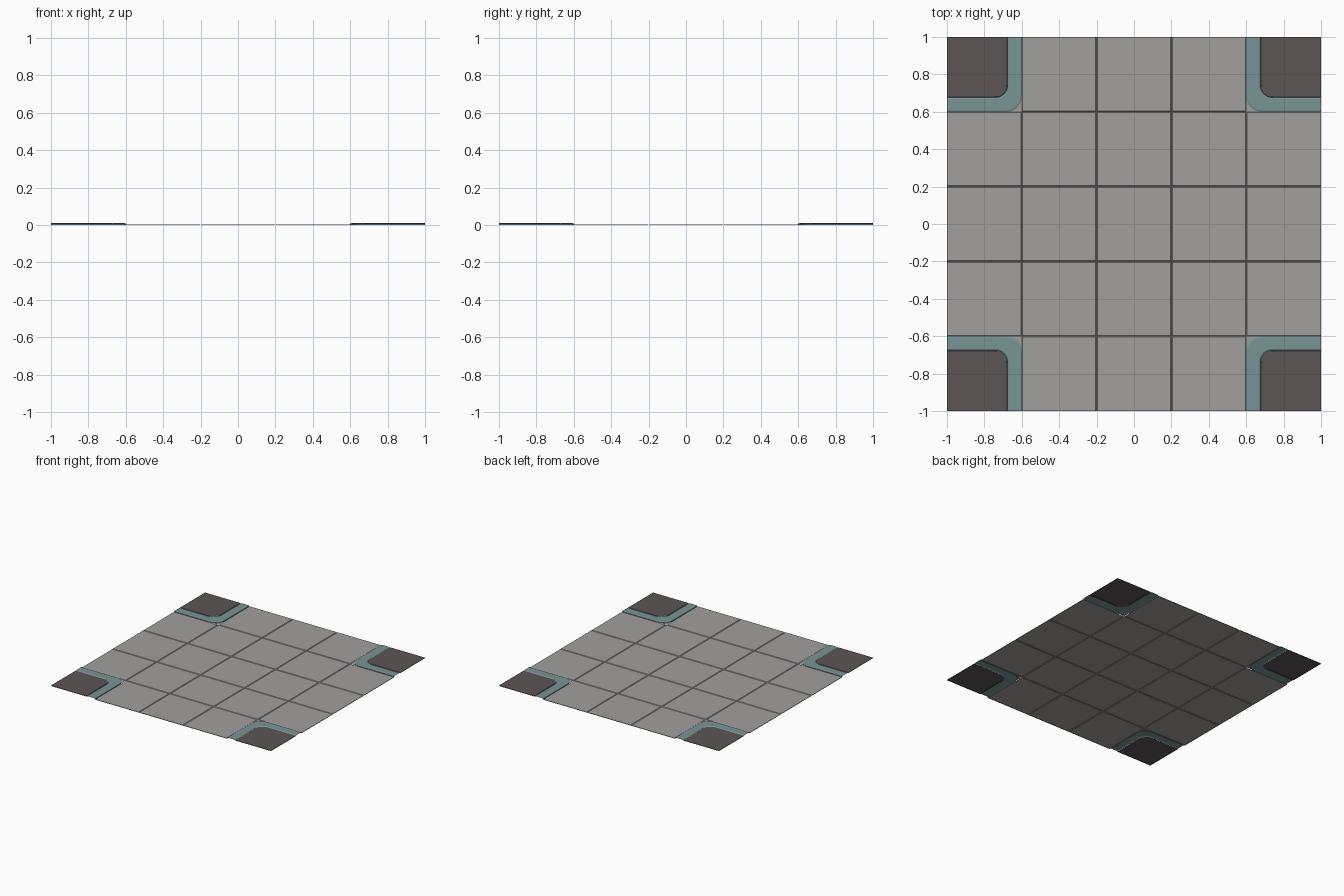
import bpy, bmesh, math

if "Cube" in bpy.data.objects:
    bpy.data.objects.remove(bpy.data.objects["Cube"])

def material(name, rgb):
    m = bpy.data.materials.new(name)
    m.diffuse_color = (*rgb, 1)
    m.use_nodes = True
    m.node_tree.nodes["Principled BSDF"].inputs["Base Color"].default_value = m.diffuse_color
    return m

PAVING = material("paving grey", (0.36, 0.35, 0.34))
KERB = material("kerb teal", (0.19, 0.30, 0.30))
ASPHALT = material("dark ground", (0.107, 0.091, 0.089))

def finish(bm, name, mat):
    bmesh.ops.recalc_face_normals(bm, faces=bm.faces)
    if sum(f.normal.z * f.calc_area() for f in bm.faces) < 0:
        bmesh.ops.reverse_faces(bm, faces=bm.faces)
    me = bpy.data.meshes.new(name)
    bm.to_mesh(me)
    bm.free()
    me.materials.append(mat)
    ob = bpy.data.objects.new(name, me)
    bpy.context.collection.objects.link(ob)
    return ob

TOP, GAP = 0.004, 0.005

# Paving: 5 x 5 open-bottomed slabs, without the corners, chamfered into V grooves
bm = bmesh.new()
for i in range(-2, 3):
    for j in range(-2, 3):
        if abs(i) == 2 and abs(j) == 2:
            continue
        x0, x1, y0, y1 = i*.4-.2, i*.4+.2, j*.4-.2, j*.4+.2
        low = [(x0, y0), (x1, y0), (x1, y1), (x0, y1)]
        # the outer rim of the whole piece stays flush
        a, b = x0 + GAP*(i > -2), x1 - GAP*(i < 2)
        c, d = y0 + GAP*(j > -2), y1 - GAP*(j < 2)
        high = [(a, c), (b, c), (b, d), (a, d)]
        lo = [bm.verts.new((*p, 0)) for p in low]
        hi = [bm.verts.new((*p, TOP)) for p in high]
        bm.faces.new(hi)
        for k in range(4):
            n = (k + 1) % 4
            bm.faces.new((lo[k], lo[n], hi[n], hi[k]))
finish(bm, "paving_slabs", PAVING)

# L-shaped outline with a rounded inner corner, mirrored into a quadrant
def outline(e, r, sx, sy, end=1.0, n=8):
    pts = [(end, e)]
    for k in range(n + 1):
        t = -math.pi/2 - k/n*math.pi/2
        pts.append((e + r + r*math.cos(t), e + r + r*math.sin(t)))
    pts.append((e, end))
    return [(x*sx, y*sy) for x, y in pts]

# Kerb cross-section: inset, corner radius, height
PROFILE = [(.600, .08, 0), (.600, .08, .007), (.608, .076, .010),
           (.668, .070, .010), (.675, .068, .006)]

for sx, sy, where in ((1, 1, "back_right"), (-1, 1, "back_left"),
                      (1, -1, "front_right"), (-1, -1, "front_left")):
    # Kerb strip
    bm = bmesh.new()
    rows = [[bm.verts.new((*p, z)) for p in outline(e, r, sx, sy)] for e, r, z in PROFILE]
    for p, q in zip(rows, rows[1:]):
        for k in range(len(p) - 1):
            bm.faces.new((p[k], p[k+1], q[k+1], q[k]))
    finish(bm, "kerb_" + where, KERB)

    # Raised dark corner ground with a small chamfer
    bm = bmesh.new()
    rim = [bm.verts.new((*p, .005)) for p in outline(.675, .068, sx, sy) + [(sx, sy)]]
    top = [bm.verts.new((*p, .009)) for p in outline(.680, .066, sx, sy) + [(sx, sy)]]
    bm.faces.new(top)
    for k in range(len(rim)):
        n = (k + 1) % len(rim)
        bm.faces.new((rim[k], rim[n], top[n], top[k]))
    finish(bm, "corner_ground_" + where, ASPHALT)

    # Paving filler tucked outside the rounded kerb corner
    bm = bmesh.new()
    arc = outline(.6, .08, sx, sy)[1:-1]
    bm.faces.new([bm.verts.new((*p, TOP)) for p in arc + [(.6*sx, .6*sy)]])
    finish(bm, "paving_filler_" + where, PAVING)
